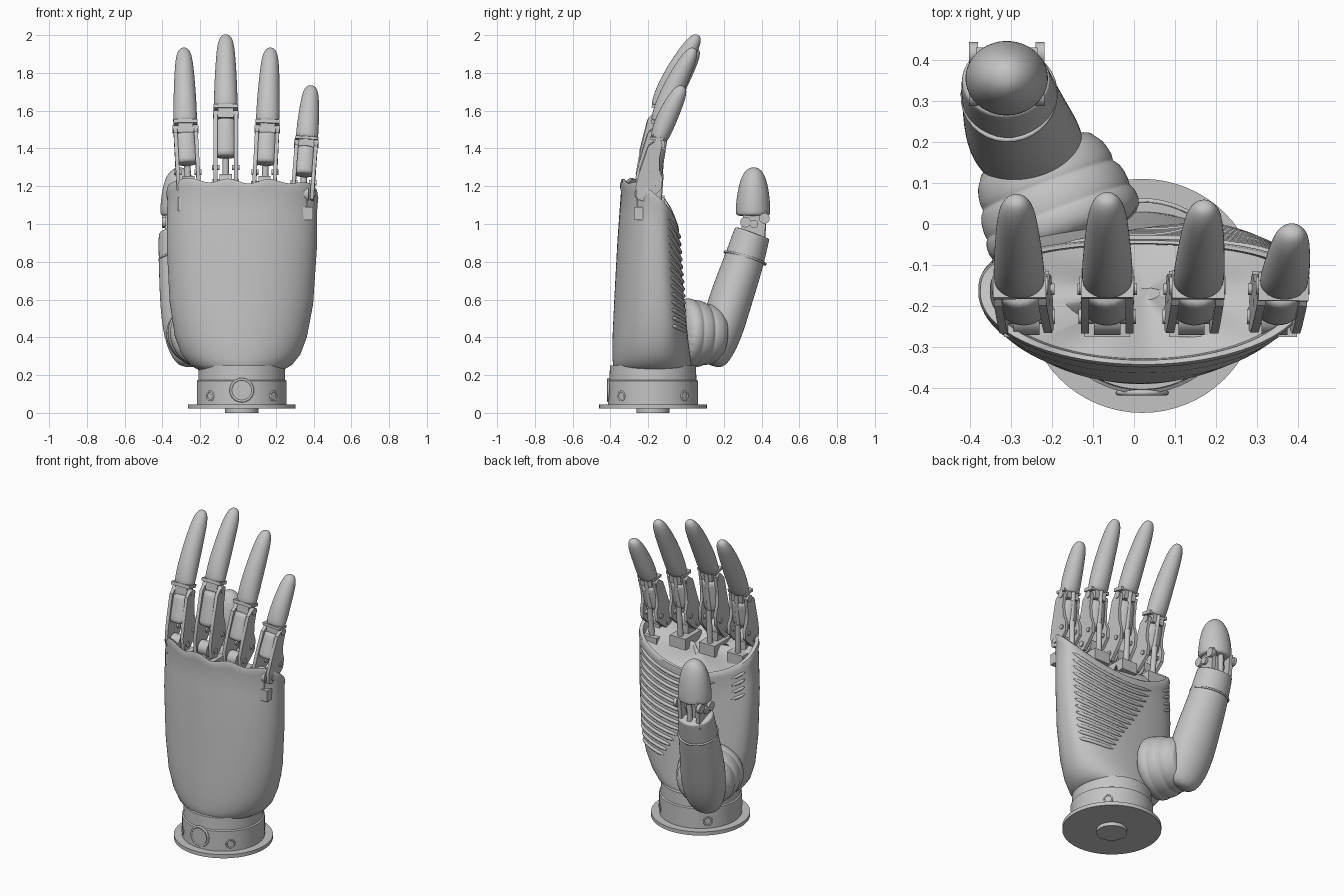
import bpy, bmesh, math
from mathutils import Vector

cube = bpy.data.objects.get("Cube")
if cube:
    bpy.data.objects.remove(cube, do_unlink=True)

GREY = bpy.data.materials.new("light_grey")
GREY.use_nodes = True
GREY.diffuse_color = (0.55, 0.55, 0.55, 1)
GREY.node_tree.nodes["Principled BSDF"].inputs["Base Color"].default_value = (0.55, 0.55, 0.55, 1)


def build(name, rings, subdiv=0, cap=True, angle=35):
    """Skin a stack of closed rings into an object."""
    bm = bmesh.new()
    loops = [[bm.verts.new(p) for p in ring] for ring in rings]
    n = len(loops[0])
    for a, b in zip(loops, loops[1:]):
        for i in range(n):
            j = (i + 1) % n
            bm.faces.new((a[i], a[j], b[j], b[i]))
    if cap:
        bm.faces.new(loops[0][::-1])
        bm.faces.new(loops[-1])
    bmesh.ops.recalc_face_normals(bm, faces=bm.faces)
    mesh = bpy.data.meshes.new(name)
    bm.to_mesh(mesh)
    bm.free()
    mesh.materials.append(GREY)
    mesh.shade_smooth()
    if not subdiv:
        mesh.set_sharp_from_angle(angle=math.radians(angle))
    ob = bpy.data.objects.new(name, mesh)
    bpy.context.collection.objects.link(ob)
    if subdiv:
        mod = ob.modifiers.new("Smooth", 'SUBSURF')
        mod.levels = mod.render_levels = subdiv
    return ob


def frame(t):
    """Sideways and depth directions for an axis."""
    t = t.normalized()
    x = Vector((1, 0, 0)) if abs(t.x) < 0.95 else Vector((0, 1, 0))
    u = (x - t * t.dot(x)).normalized()
    return u, t.cross(u)


def tube(name, pts, radii, subdiv=2, n=16):
    """Elliptical tube; radii are (sideways, depth) pairs."""
    pts = [Vector(p) for p in pts]
    rings = []
    for i, (p, (a, b)) in enumerate(zip(pts, radii)):
        u, v = frame(pts[min(i + 1, len(pts) - 1)] - pts[max(i - 1, 0)])
        angs = [math.tau * k / n for k in range(n)]
        rings.append([p + u * a * math.cos(t) + v * b * math.sin(t) for t in angs])
    return build(name, rings, subdiv)


def rod(name, p, q, r, n=24):
    return tube(name, [p, q], [(r, r)] * 2, 0, n)


def prism(name, p, q, profile, u0, u1):
    """Plate drawn as (along, depth) points on the axis p-q, spanning u0..u1 sideways."""
    p, q = Vector(p), Vector(q)
    u, v = frame(q - p)
    return build(name, [[p + (q - p) * s + v * d + u * o for s, d in profile] for o in (u0, u1)])


def block(name, p, q, u0, u1, d0, d1):
    return prism(name, p, q, [(0, d0), (1, d0), (1, d1), (0, d1)], u0, u1)


def lathe(name, centre, profile, n=64):
    c = Vector(centre)
    return build(name, [[c + Vector((r * math.cos(math.tau * k / n), r * math.sin(math.tau * k / n), z))
                         for k in range(n)] for r, z in profile])


def hoop(name, centre, direction, big, small):
    bpy.ops.mesh.primitive_torus_add(location=centre, major_radius=big, minor_radius=small,
                                     major_segments=32, minor_segments=8,
                                     rotation=Vector(direction).to_track_quat('Z', 'Y').to_euler())
    ob = bpy.context.object
    ob.name = name
    ob.data.materials.append(GREY)
    ob.data.shade_smooth()


# Wrist mount
AX, AY = 0.02, -0.175
lathe("mount_boss", (AX, AY, 0), [(0.088, 0), (0.088, 0.03)])
hoop("mount_boss_ring", (AX, AY, 0.004), (0, 0, 1), 0.08, 0.004)
lathe("mount_flange", (AX, AY, 0), [(0.285, 0.022), (0.285, 0.045)])
lathe("wrist_collar", (AX, AY, 0), [(0.238, 0.04), (0.238, 0.17), (0.23, 0.175), (0.228, 0.25)])
hoop("wrist_button_ring", (AX, AY - 0.236, 0.12), (0, 1, 0), 0.058, 0.007)
rod("wrist_button", (AX, AY - 0.2, 0.12), (AX, AY - 0.243, 0.12), 0.052)
for k in range(4):
    a = math.radians(45 + 90 * k)
    d = Vector((math.cos(a), math.sin(a), 0))
    hoop("wrist_screw_hole", Vector((AX, AY, 0.09)) + d * 0.236, d, 0.024, 0.005)

# Palm: (height fraction, centre x, half width, widest y, front depth, back depth)
SECTIONS = [(0, .015, .22, -.175, .2, .2), (.03, .015, .27, -.175, .212, .205),
            (.09, .015, .315, -.175, .215, .2), (.19, .015, .35, -.175, .213, .19),
            (.38, .018, .38, -.172, .207, .172), (.68, .02, .397, -.17, .193, .148),
            (.95, .023, .397, -.168, .176, .13), (.975, .023, .402, -.168, .181, .132),
            (1, .023, .397, -.168, .174, .128)]


def palm_point(f, t, grow=1.0, drop=0.0):
    k = next(i for i in range(1, len(SECTIONS)) if f <= SECTIONS[i][0])
    lo, hi = SECTIONS[k - 1], SECTIONS[k]
    w = (f - lo[0]) / (hi[0] - lo[0])
    _, cx, hx, yc, front, back = (a + (b - a) * w for a, b in zip(lo, hi))
    s, c = math.sin(t), math.cos(t)
    square = min(1, f * 4)
    y = yc + grow * (front * s if s < 0 else back * s ** (1 - 0.35 * square))
    x = cx + grow * hx * c
    top = 1.225 - 0.8 * (y + 0.34) + 0.1 * abs(c) ** 2 * (1 if c < 0 else 0.75)
    if s < 0:
        top += 0.013 * math.cos(math.tau * (x + 0.05) / 0.215) * -s
    return Vector((x, y, 0.225 + (top - 0.225) * f - drop))


ANGLES = [math.tau * k / 96 for k in range(96)]
levels = [0, .015, .03, .06, .09, .14, .19, .28, .38, .53, .68, .82, .95, .975, 1]
rings = [[palm_point(f, t) for t in ANGLES] for f in levels]
rings += [[palm_point(1, t, g, d) for t in ANGLES] for g, d in ((.94, 0), (.92, .05), (.5, .06), (.1, .05))]
build("palm_shell", rings)

# Grip ribs wrapping the back of the palm
for k in range(14):
    f = 0.28 + 0.05 * k
    end = 68 + 4 * k
    pts = [palm_point(f, math.radians(24 + (end - 24) * i / 10)) for i in range(11)]
    tube("grip_rib", pts, [(0.003, 0.003)] + [(0.012, 0.012)] * 9 + [(0.003, 0.003)], 1, 8)
for k in range(4):
    pts = [palm_point(0.78 + 0.05 * k, math.radians(138 + 4 * i)) for i in range(6)]
    tube("index_side_rib", pts, [(0.003, 0.003)] + [(0.01, 0.01)] * 4 + [(0.003, 0.003)], 1, 8)


# Fingers: knuckle x, joint x, tip x, knuckle z, joint z, tip y, tip z, scale
FINGERS = {"index": (-.262, -.278, -.287, 1.21, 1.5, .06, 1.93, 1),
           "middle": (-.065, -.065, -.065, 1.22, 1.58, .065, 2.0, 1),
           "ring": (.14, .155, .172, 1.21, 1.5, .045, 1.93, 1),
           "little": (.342, .362, .387, 1.16, 1.425, -.015, 1.73, .95)}
SIDE = [(-.12, -.025), (.1, -.05), (.35, -.052), (.92, -.045), (1.05, -.015), (1.03, .025),
        (.75, .03), (.55, .045), (.4, .075), (.2, .085), (.05, .06), (-.12, .025)]

for name, (kx, jx, tx, kz, jz, ty, tz, sc) in FINGERS.items():
    K, J, T = Vector((kx, -.225, kz)), Vector((jx, -.15, jz)), Vector((tx, ty, tz))
    X = Vector((1, 0, 0))
    w = 0.064 * sc
    # knuckle mount in the palm
    low = K - Vector((0, 0, 0.14))
    block(name + "_knuckle_post", low, K + Vector((0, 0, .02)), -.026, .026, -.035, .04)
    block(name + "_knuckle_foot", low, low + Vector((0, 0, .07)), -.055, .055, -.05, .11)
    rod(name + "_knuckle_drum", K - X * .032, K + X * .032, .045)
    rod(name + "_knuckle_pin", K - X * (w + .006), K + X * (w + .006), .018)
    # proximal segment: two cheeks, a front shell and a linkage behind
    for s in (-1, 1):
        prism(name + "_cheek", K, J, SIDE, s * w, s * (w - .02))
        rod(name + "_link_pin", K.lerp(J, .22) + Vector((s * (w - .03), .05, 0)),
            K.lerp(J, .22) + Vector((s * (w + .008), .05, 0)), .014)
    A, B = K.lerp(J, .36), K.lerp(J, .94)
    tube(name + "_front_shell", [A, A.lerp(B, .1), A.lerp(B, .5), A.lerp(B, .9), B],
         [(w, .055), (w + .004, .058), (w, .054), (w - .006, .05), (w - .008, .047)], 1)
    rod(name + "_linkage", low + Vector((0, .075, .04)), K.lerp(J, .4) + Vector((0, .06, 0)), .017)
    rod(name + "_tendon", K.lerp(J, .35) + Vector((0, .055, 0)), J + Vector((0, .04, .04)), .014)
    # middle joint
    rod(name + "_joint_pin", J - X * (w + .004), J + X * (w + .004), .022)
    D = J + (T - J) * .12 + Vector((0, -.012, .012))
    block(name + "_joint_neck", J - Vector((0, 0, .02)), D, -.04, .04, -.028, .035)
    block(name + "_joint_bracket", J.lerp(D, .45), J.lerp(D, .75), -w, w, -.04, .03)
    # fingertip segment, curling backwards
    steps = [(.08, .056, .04), (.1, .062, .05), (.3, .061, .058), (.55, .056, .056),
             (.78, .049, .048), (.91, .041, .038), (.98, .027, .024), (1, .01, .01)]
    pts = [(J.x + (T.x - J.x) * s, J.y + (T.y - J.y) * s ** 1.25, J.z + (T.z - J.z) * s) for s, a, b in steps]
    tube(name + "_fingertip", pts, [(a * sc * 1.03, b * sc * 1.03) for s, a, b in steps])

# Thumb base folds
FOLDS = [(0, .195, .18), (.3, .2, .19), (.34, .185, .178), (.38, .192, .182), (.55, .185, .175),
         (.59, .168, .16), (.63, .176, .166), (.8, .165, .155), (.84, .15, .14), (.95, .14, .125)]
start, stop = Vector((-.15, -.06, .425)), Vector((-.25, .2, .41))
tube("thumb_base_folds", [start.lerp(stop, s) for s, a, b in FOLDS], [(a, b) for s, a, b in FOLDS], 2, 24)

# Thumb lower segment
tube("thumb_lower_segment",
     [(-.235, .135, .25), (-.24, .15, .29), (-.255, .185, .42), (-.28, .235, .6), (-.3, .3, .78),
      (-.31, .335, .9), (-.312, .35, .95), (-.312, .352, .955)],
     [(.06, .05), (.11, .085), (.145, .115), (.138, .118), (.122, .11), (.114, .102), (.11, .099), (.107, .096)])
hoop("thumb_seam", (-.304, .313, .82), (-.1, .3, 1), .113, .006)

# Thumb joint
P, Q = Vector((-.312, .345, .9)), Vector((-.31, .365, 1.07))
for s in (-1, 1):
    block("thumb_joint_cheek", P, Q, s * .05, s * .075, -.06, .065)
    for dy, z in ((.055, 1.03), (-.045, 1.01)):
        rod("thumb_joint_screw", (-.31 + s * .07, .36 + dy, z), (-.31 + s * .092, .36 + dy, z), .028)
block("thumb_joint_core", P, Q, -.04, .04, -.05, .03)
rod("thumb_joint_pin", (-.4, .36, 1.0), (-.22, .36, 1.0), .022)
rod("thumb_tendon", (-.31, .405, .93), (-.31, .41, 1.07), .016)

# Thumb tip
tube("thumb_tip",
     [(-.31, .355, 1.04), (-.31, .355, 1.055), (-.31, .355, 1.12), (-.31, .357, 1.2), (-.31, .358, 1.255),
      (-.31, .36, 1.287), (-.31, .36, 1.3)],
     [(.098, .088), (.104, .094), (.102, .092), (.09, .08), (.07, .062), (.042, .04), (.015, .015)])
